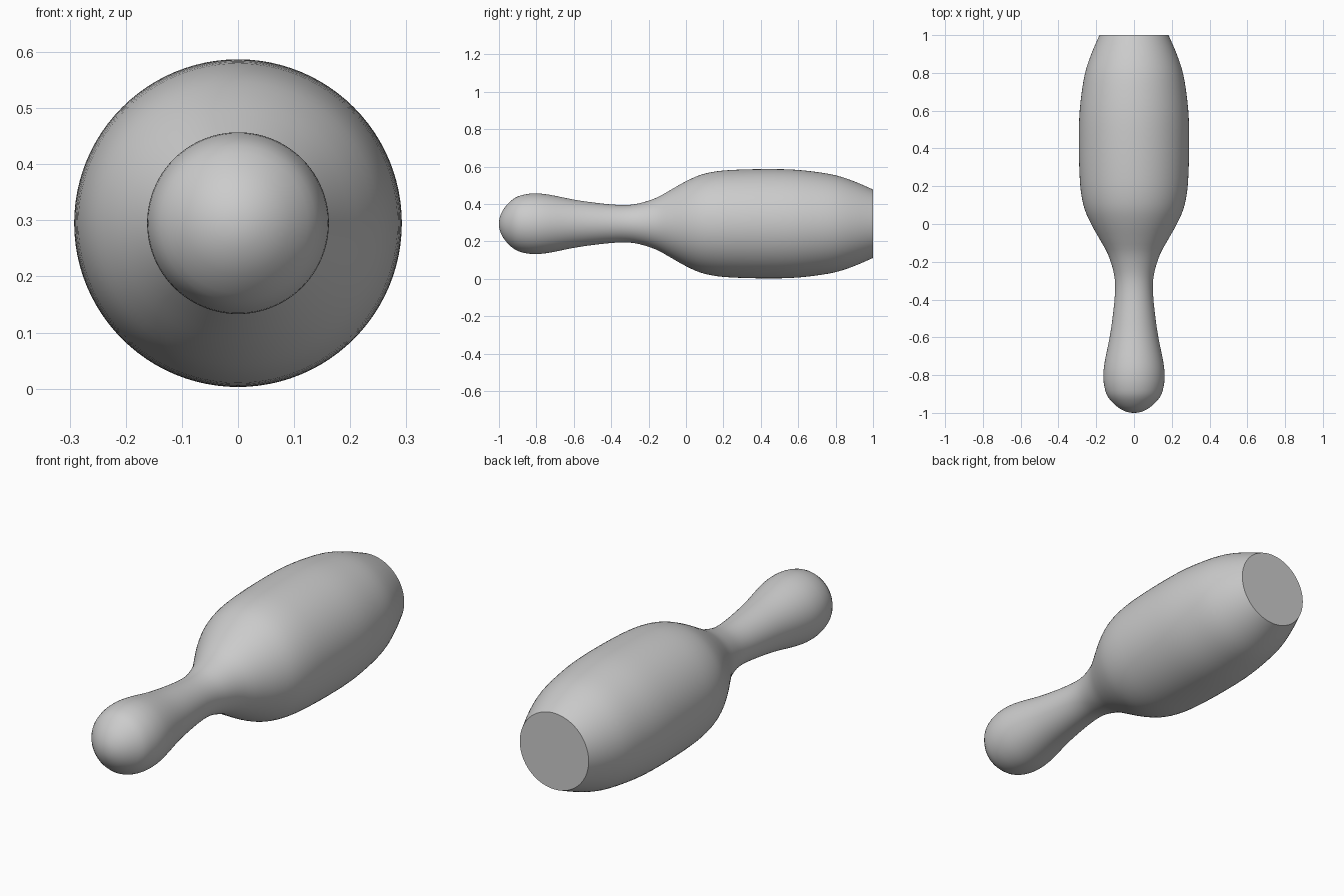
import bpy, bmesh, math
from mathutils import Vector

if "Cube" in bpy.data.objects:
    bpy.data.objects.remove(bpy.data.objects["Cube"])

SEGMENTS = 96
CENTRE_Z = 0.295

# Half silhouette from the rounded tip to the flat base: (y, radius)
PROFILE = [(-1.0, 0.0), (-0.992, 0.045), (-0.965, 0.092), (-0.915, 0.138),
           (-0.86, 0.157), (-0.80, 0.162), (-0.73, 0.155), (-0.60, 0.129),
           (-0.50, 0.114), (-0.40, 0.103), (-0.32, 0.100), (-0.25, 0.109),
           (-0.16, 0.138), (-0.08, 0.182), (0.0, 0.227), (0.08, 0.262),
           (0.17, 0.281), (0.28, 0.289), (0.42, 0.292), (0.56, 0.290),
           (0.68, 0.279), (0.80, 0.259), (0.90, 0.226), (1.0, 0.183)]


def smooth_path(points, steps):
    """Catmull-Rom curve through the profile points."""
    p = [Vector(q) for q in points]
    tip = Vector((p[1].x, -p[1].y))            # mirrored, for a round tip
    p = [tip] + p + [2 * p[-1] - p[-2]]
    out = []
    for a, b, c, d in zip(p, p[1:], p[2:], p[3:]):
        for i in range(steps):
            t = i / steps
            out.append(0.5 * (2 * b + (c - a) * t
                              + (2 * a - 5 * b + 4 * c - d) * t * t
                              + (3 * b - a - 3 * c + d) * t ** 3))
    return out + [p[-2]]


# Pin body: the profile turned around the y axis
bm = bmesh.new()
path = smooth_path(PROFILE, 3)
tip = bm.verts.new((0, path[0].x, 0))
rings = []
for q in path[1:]:
    angles = [2 * math.pi * i / SEGMENTS for i in range(SEGMENTS)]
    rings.append([bm.verts.new((q.y * math.cos(a), q.x, q.y * math.sin(a)))
                  for a in angles])
for i in range(SEGMENTS):
    j = (i + 1) % SEGMENTS
    bm.faces.new((tip, rings[0][i], rings[0][j]))
    for r, s in zip(rings, rings[1:]):
        bm.faces.new((r[i], s[i], s[j], r[j]))

# Flat base
bm.faces.new(rings[-1])
bmesh.ops.recalc_face_normals(bm, faces=bm.faces)

mesh = bpy.data.meshes.new("pin_body")
bm.to_mesh(mesh)
bm.free()
pin = bpy.data.objects.new("pin_body", mesh)
pin.location.z = CENTRE_Z
bpy.context.collection.objects.link(pin)
bpy.context.view_layer.objects.active = pin
pin.select_set(True)
bpy.ops.object.shade_smooth_by_angle(angle=math.radians(35))
